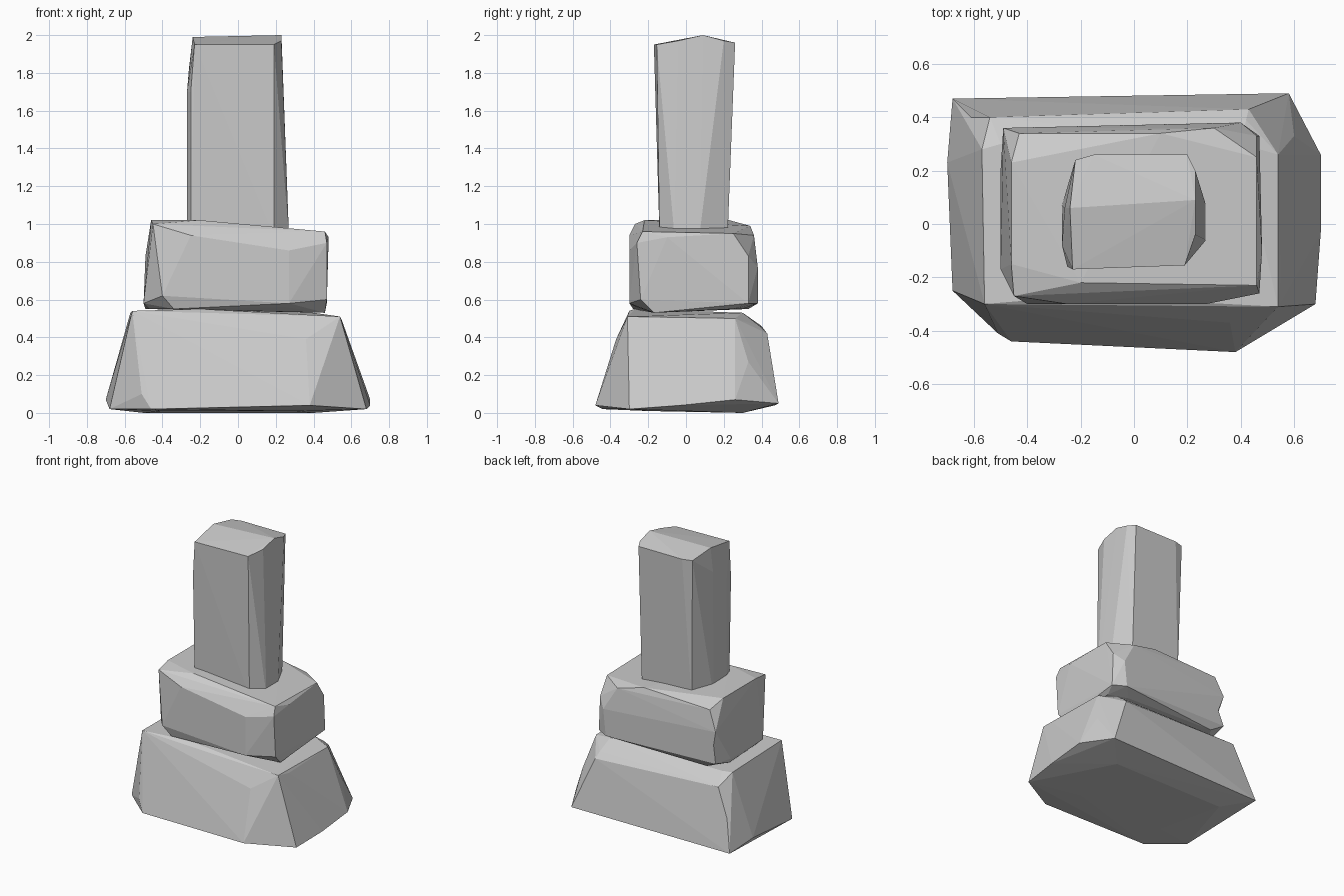
import bpy
import bmesh
from mathutils import Vector

default_cube = bpy.data.objects.get("Cube")
if default_cube:
    bpy.data.objects.remove(default_cube, do_unlink=True)

# One plain stone colour
stone = bpy.data.materials.new("grey stone")
stone.use_nodes = True
stone.diffuse_color = (.6, .6, .6, 1)
stone.node_tree.nodes["Principled BSDF"].inputs["Base Color"].default_value = stone.diffuse_color


def chip_edge(bm, point):
    """Break the edge nearest to the point and pull its middle there."""
    point = Vector(point)

    def distance(edge):
        middle = (edge.verts[0].co + edge.verts[1].co) / 2
        return (middle - point).length

    edge = min(bm.edges, key=distance)
    split = bmesh.ops.subdivide_edges(bm, edges=[edge], cuts=1)
    for item in split["geom_inner"]:
        if isinstance(item, bmesh.types.BMVert):
            item.co = point


def rough_stone(name, corners, chips=()):
    """Hewn block spanned by its corner points, flat shaded, with chipped edges."""
    bm = bmesh.new()
    for corner in corners:
        bm.verts.new(corner)
    hull = bmesh.ops.convex_hull(bm, input=list(bm.verts))
    unused = [v for v in hull["geom_interior"] if isinstance(v, bmesh.types.BMVert)]
    bmesh.ops.delete(bm, geom=unused, context="VERTS")
    for chip in chips:
        chip_edge(bm, chip)
    bmesh.ops.recalc_face_normals(bm, faces=list(bm.faces))
    mesh = bpy.data.meshes.new(name)
    bm.to_mesh(mesh)
    bm.free()
    mesh.materials.append(stone)
    block = bpy.data.objects.new(name, mesh)
    bpy.context.collection.objects.link(block)
    return block


# Broad base stone: underside, foot, waist, shoulder, top
rough_stone("base_stone", [
    (-.5, .3, 0), (.4, .3, 0), (-.4, -.2, .01), (.3, -.2, .01),
    (-.68, .47, .04), (.58, .49, .05), (.7, .26, .07), (.7, -.03, .04),
    (.68, -.3, .02), (.38, -.48, .04), (-.46, -.44, .02), (-.51, -.41, .1),
    (-.68, -.25, .02), (-.7, .23, .07),
    (.36, -.37, .39), (.6, -.33, .14), (.6, .33, .27),
    (-.54, .4, .46), (.43, .43, .42), (.42, .39, .46),
    (-.56, -.3, .54), (.54, -.31, .51), (.55, -.2, .49), (.54, .26, .5),
    (.4, .3, .53), (-.5, .3, .53), (-.57, .28, .53), (-.2, -.27, .55),
], chips=[(-.61, .4, .25)])

# Squat middle stone: underside, belly, shoulder, top
rough_stone("middle_stone", [
    (-.49, .2, .55), (-.47, -.15, .55), (-.34, -.28, .55), (.25, -.26, .56),
    (.46, -.17, .53), (.44, .25, .55), (.3, .3, .55), (-.4, .33, .55),
    (-.4, -.3, .62), (.27, -.3, .58), (.47, -.24, .6), (.47, .33, .58),
    (.38, .38, .58), (-.49, .36, .6), (-.5, .2, .58), (-.5, -.17, .58),
    (.27, -.3, .86), (-.25, -.3, .94), (.47, -.26, .9), (.48, -.1, .93),
    (.46, .33, .83), (.4, .38, .77), (.3, .36, .94), (-.49, .36, .83),
    (-.45, -.27, 1), (-.2, -.22, 1.02), (.46, -.23, .96), (.46, .25, .95),
    (.1, .34, .99), (-.43, .34, .97), (-.46, .23, 1.02), (-.46, -.15, 1.02),
], chips=[(-.46, .34, .72)])

# Upright pillar: buried foot, flared sides, ridged top
rough_stone("pillar", [
    (-.25, -.14, .93), (.19, -.14, .93), (.27, -.06, .93), (.27, .07, .93),
    (.2, .22, .93), (-.2, .22, .93), (-.27, .07, .93), (-.27, -.08, .93),
    (-.25, -.16, 1.7), (-.27, -.08, 1.7), (-.26, .06, 1.82),
    (-.23, -.17, 1.95), (.19, -.155, 1.95), (.23, -.04, 1.97),
    (.23, .09, 2), (.23, .2, 1.97), (.2, .26, 1.96), (-.15, .26, 1.96),
    (-.22, .24, 1.96), (-.24, .06, 1.99),
])
